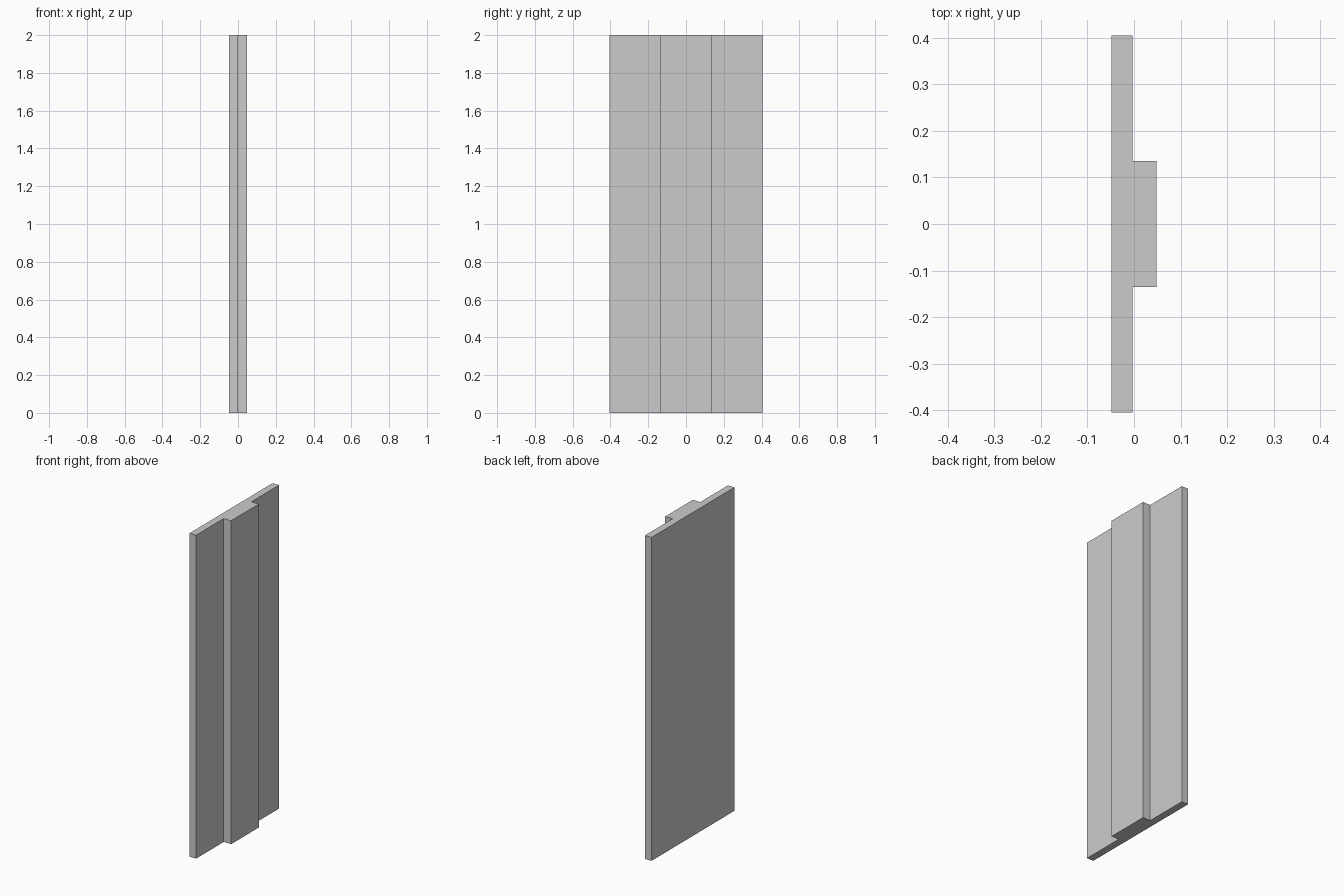
import bpy
import bmesh

if "Cube" in bpy.data.objects:
    bpy.data.objects.remove(bpy.data.objects["Cube"])

HEIGHT = 2.0
BACK, STEP, FRONT = -0.048, -0.003, 0.048   # x positions
HALF_PANEL, HALF_RIB = 0.405, 0.135         # y half widths

# Stepped cross-section: wide panel with a raised central rib
half = [(BACK, HALF_PANEL), (STEP, HALF_PANEL), (STEP, HALF_RIB), (FRONT, HALF_RIB)]
profile = half + [(x, -y) for x, y in reversed(half)]

# Ribbed panel: extrude the cross-section upwards
bm = bmesh.new()
base = bm.faces.new([bm.verts.new((x, y, 0)) for x, y in profile])
ext = bmesh.ops.extrude_face_region(bm, geom=[base], use_keep_orig=True)
top_verts = [v for v in ext["geom"] if isinstance(v, bmesh.types.BMVert)]
bmesh.ops.translate(bm, verts=top_verts, vec=(0, 0, HEIGHT))
bmesh.ops.recalc_face_normals(bm, faces=bm.faces[:])

mesh = bpy.data.meshes.new("ribbed_panel")
bm.to_mesh(mesh)
bm.free()
bpy.context.collection.objects.link(bpy.data.objects.new("ribbed_panel", mesh))
